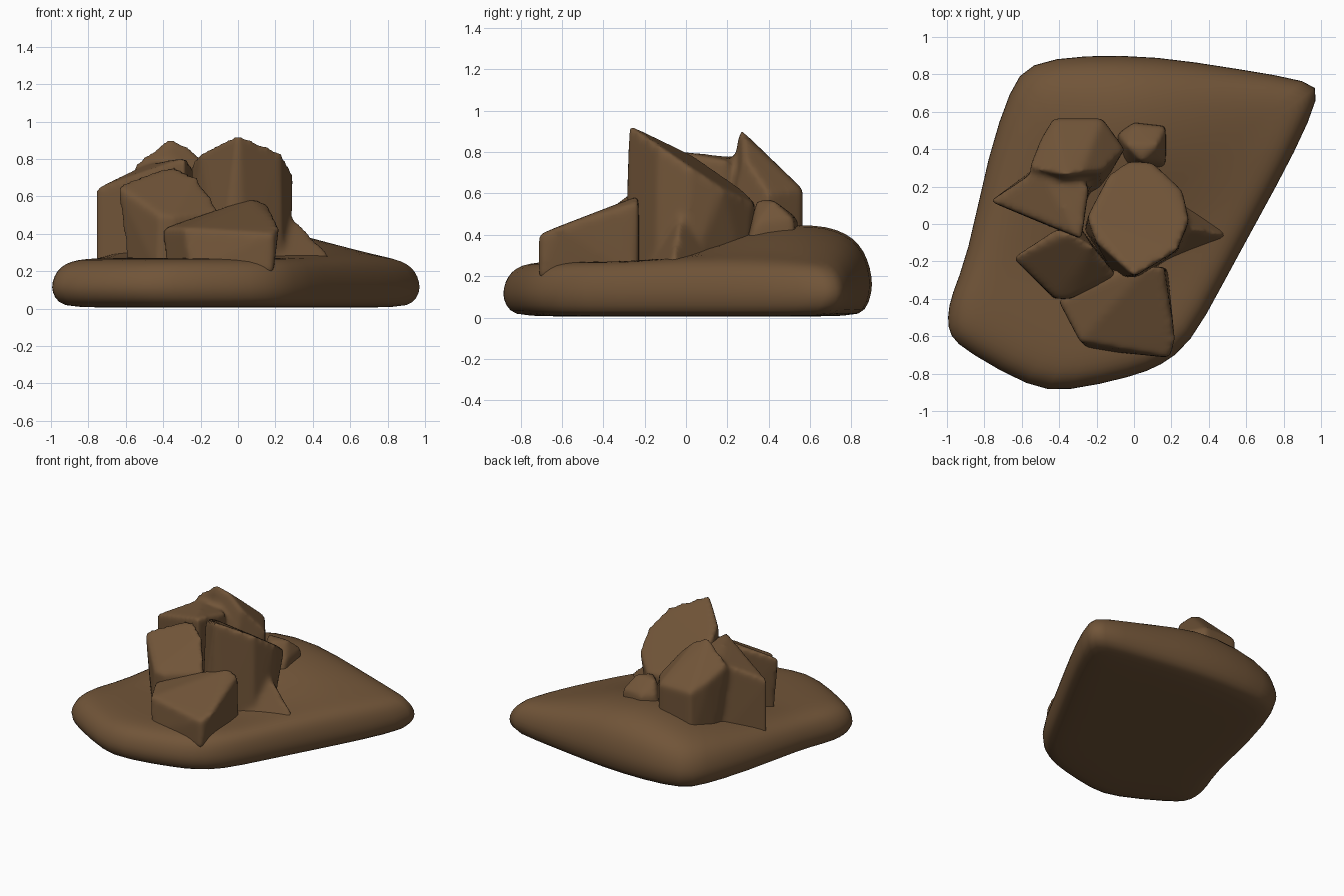
import bpy, bmesh, math

if "Cube" in bpy.data.objects:
    bpy.data.objects.remove(bpy.data.objects["Cube"])

brown = bpy.data.materials.new("earth brown")
brown.diffuse_color = (0.165, 0.09, 0.04, 1)
brown.use_nodes = True
brown.node_tree.nodes["Principled BSDF"].inputs["Base Color"].default_value = brown.diffuse_color


def make_object(name, bm):
    bmesh.ops.recalc_face_normals(bm, faces=bm.faces)
    for f in bm.faces:
        f.smooth = True
    mesh = bpy.data.meshes.new(name)
    bm.to_mesh(mesh)
    bm.free()
    mesh.materials.append(brown)
    ob = bpy.data.objects.new(name, mesh)
    bpy.context.collection.objects.link(ob)
    return ob


def rock(name, *hulls):
    """Worn boulder: convex chunks fused by a remesh, then smoothed."""
    bm = bmesh.new()
    for pts in hulls:
        vs = [bm.verts.new(p) for p in pts]
        res = bmesh.ops.convex_hull(bm, input=vs)
        inner = [g for g in res["geom_interior"] if isinstance(g, bmesh.types.BMVert)]
        bmesh.ops.delete(bm, geom=inner, context='VERTS')
    ob = make_object(name, bm)
    rem = ob.modifiers.new("fuse", 'REMESH')
    rem.mode = 'VOXEL'
    rem.voxel_size = 0.018
    rem.use_smooth_shade = True
    sm = ob.modifiers.new("wear", 'SMOOTH')
    sm.factor = 0.5
    sm.iterations = 8
    return ob


def base(z, *xy):
    return [(x, y, z) for x, y in xy]


# Ground slab: rounded rim, top swelling towards the back
outline = [(-1, -.5), (-.99, -.6), (-.9, -.68), (-.55, -.88), (-.37, -.9), (0, -.815),
           (.14, -.76), (.3, -.65), (.47, -.33), (.65, 0), (.87, .4), (1, .7), (.96, .765),
           (.55, .83), (.12, .9), (-.27, .905), (-.57, .865), (-.66, .73), (-.78, .38),
           (-.89, -.18), (-.98, -.38)]


def bump(t):
    return 0.5 + 0.5 * math.cos(math.pi * min(1, abs(t)))


def top(x, y):
    span = 0.9 if y < 0.6 else 0.75
    return 0.27 + 0.19 * bump((x + 0.03) / 0.95) * bump((y - 0.6) / span)


# (scale, absolute z, fraction of the top height)
rings = [(.5, .005, 0), (.9, .005, 0), (.965, .03, 0), (1, 0, .32), (1, 0, .52),
         (.975, 0, .74), (.93, 0, .89), (.86, 0, .97), (.76, 0, 1), (.62, 0, 1),
         (.46, 0, 1), (.28, 0, 1), (.1, 0, 1)]
bm = bmesh.new()
loops = [[bm.verts.new((x * s, y * s, z + k * top(x * s, y * s))) for x, y in outline]
         for s, z, k in rings]
n = len(outline)
for a, b in zip(loops, loops[1:]):
    for i in range(n):
        j = (i + 1) % n
        bm.faces.new((a[i], a[j], b[j], b[i]))
bm.faces.new(loops[0])
bm.faces.new(loops[-1])
slab = make_object("ground_slab", bm)
slab.modifiers.new("round", 'SUBSURF').levels = 1

# Tall central boulder with a low spur on the right
rock("central_boulder",
     [(0, -.28, .935), (.23, -.14, .84), (.295, .02, .73), (.26, .18, .62), (.1, .33, .55),
      (-.03, .34, .55), (-.13, .27, .62), (-.25, .04, .78), (-.2, -.1, .83)]
     + base(.18, (.03, -.29), (-.1, -.29), (.24, -.15), (.28, 0), (.1, .29), (-.27, -.03)),
     [(.54, -.07, .24), (.27, -.02, .52), (.1, 0, .5)]
     + base(.16, (.54, -.07), (.26, .2), (.18, -.25), (.05, 0)))

# Back left boulder: peak plus a front shelf
rock("back_left_boulder",
     [(-.37, .26, .915), (-.28, .28, .88), (-.17, .28, .78), (-.05, .4, .6),
      (-.17, .565, .62), (-.43, .565, .62), (-.5, .45, .68), (-.56, .3, .77)]
     + base(.2, (-.05, .4), (-.17, .56), (-.43, .56), (-.5, .4), (-.5, .15), (-.2, .15)),
     [(-.77, .12, .64), (-.28, -.08, .81), (-.24, .2, .76), (-.5, .3, .77)]
     + base(.2, (-.77, .12), (-.29, -.08), (-.24, .2), (-.5, .32)))

# Left front boulder
rock("left_boulder",
     [(-.65, -.18, .66), (-.42, -.03, .74), (-.34, -.05, .76), (-.22, -.12, .71),
      (-.42, -.4, .5), (-.34, -.4, .49), (-.09, -.28, .52)]
     + base(.2, (-.59, -.2), (-.43, -.4), (-.34, -.4), (-.09, -.28), (-.3, 0)))

# Low front boulder
rock("front_boulder",
     [(-.405, -.41, .43), (-.29, -.63, .43), (.19, -.715, .4), (.22, -.62, .44),
      (.07, -.23, .59), (.16, -.23, .56), (-.1, -.25, .53)]
     + base(.19, (-.39, -.43), (-.25, -.67), (.19, -.715), (.18, -.23), (-.1, -.22)))

# Small back stone
rock("back_stone",
     [(.04, .34, .57), (.12, .42, .57), (-.04, .42, .57), (.17, .52, .48), (0, .54, .48),
      (-.09, .48, .48), (.17, .33, .45)]
     + base(.3, (.17, .28), (.17, .53), (0, .55), (-.1, .45), (-.05, .28)))
